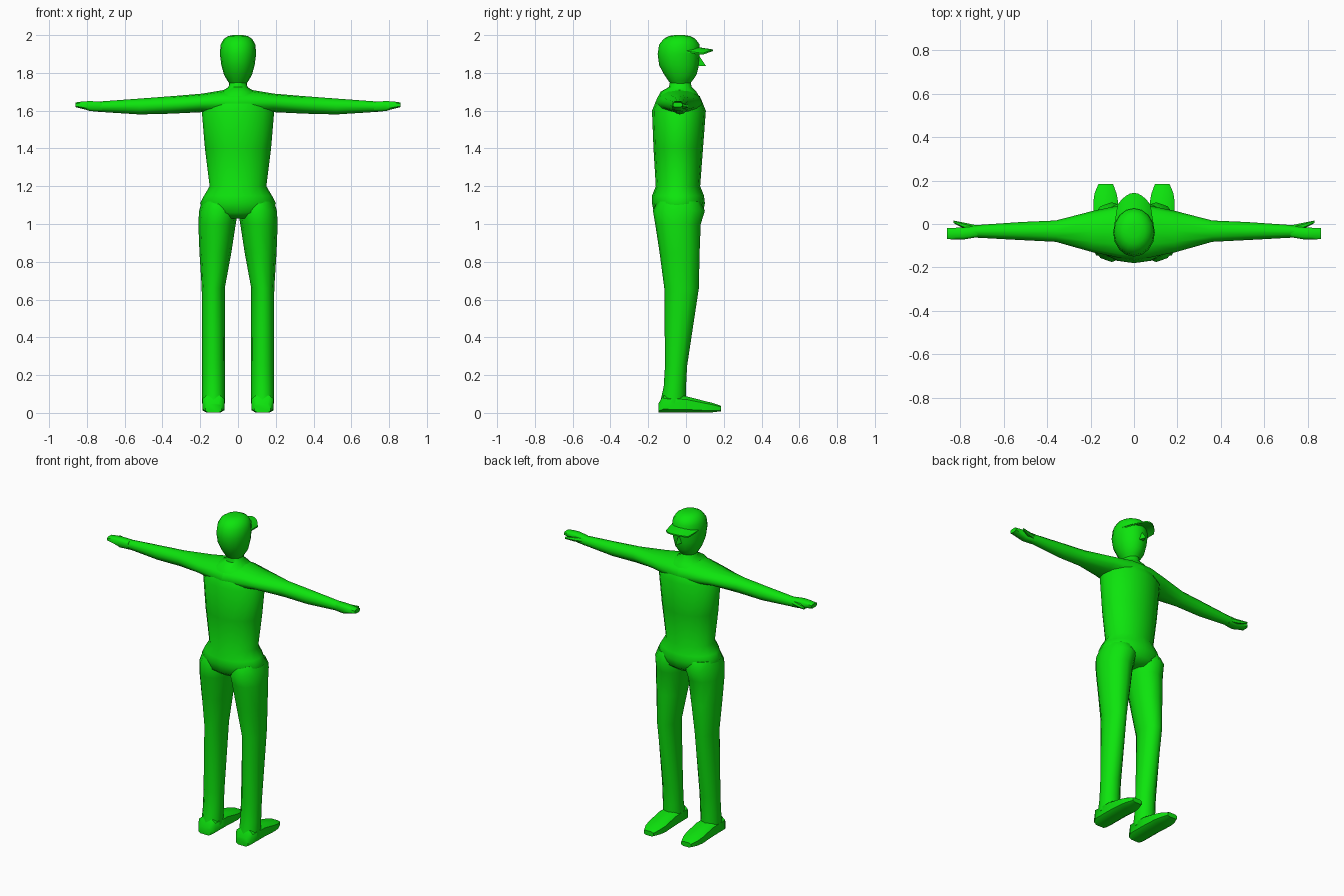
import bpy, bmesh, math
from mathutils import Vector

green = bpy.data.materials.new("bright green")
green.diffuse_color = (0.004, 0.78, 0.004, 1)


def finish(name, bm, mirror, angle=50):
    bmesh.ops.recalc_face_normals(bm, faces=bm.faces[:])
    me = bpy.data.meshes.new(name)
    bm.to_mesh(me)
    bm.free()
    me.materials.append(green)
    ob = bpy.data.objects.new(name, me)
    bpy.context.collection.objects.link(ob)
    if mirror:
        ob.modifiers.new("mirror", 'MIRROR')
    bpy.ops.object.select_all(action='DESELECT')
    ob.select_set(True)
    bpy.context.view_layer.objects.active = ob
    bpy.ops.object.shade_smooth_by_angle(angle=math.radians(angle))
    return ob


def loft(name, axis, rings, sides=12, power=1.0, mirror=False, angle=50):
    """Skin rings (t, a_min, a_max, b_min, b_max) along an axis; power < 1 squares them off."""
    bm = bmesh.new()
    loops = []
    for t, a0, a1, b0, b1 in rings:
        loop = []
        for i in range(sides):
            u = 2 * math.pi * (i + 0.5 * (power < 1)) / sides
            c, s = math.cos(u), math.sin(u)
            c = math.copysign(abs(c) ** power, c)
            s = math.copysign(abs(s) ** power, s)
            a = (a0 + a1) / 2 + c * (a1 - a0) / 2
            b = (b0 + b1) / 2 + s * (b1 - b0) / 2
            co = {'x': (t, a, b), 'y': (a, t, b), 'z': (a, b, t)}[axis]
            loop.append(bm.verts.new(co))
        loops.append(loop)
    for p, q in zip(loops, loops[1:]):
        for i in range(sides):
            j = (i + 1) % sides
            bm.faces.new((p[i], p[j], q[j], q[i]))
    bm.faces.new(loops[0])
    bm.faces.new(loops[-1])
    return finish(name, bm, mirror, angle)


# torso from hips up to the neck
loft("torso", 'z', [
    (1.03, -0.10, 0.10, -0.13, 0.05),
    (1.06, -0.18, 0.18, -0.17, 0.09),
    (1.11, -0.20, 0.20, -0.18, 0.10),
    (1.15, -0.18, 0.18, -0.18, 0.095),
    (1.20, -0.15, 0.15, -0.16, 0.075),
    (1.40, -0.175, 0.175, -0.172, 0.09),
    (1.60, -0.192, 0.192, -0.18, 0.105),
    (1.66, -0.15, 0.15, -0.155, 0.08),
    (1.70, -0.09, 0.09, -0.135, 0.055),
    (1.725, -0.05, 0.05, -0.09, 0.03),
    (1.78, -0.04, 0.04, -0.08, 0.02)], 16)

# arms with broad tapering shoulders
loft("arm", 'x', [
    (0.00, -0.165, 0.09, 1.56, 1.715),
    (0.07, -0.155, 0.085, 1.575, 1.71),
    (0.19, -0.13, 0.06, 1.592, 1.69),
    (0.36, -0.082, 0.016, 1.584, 1.676),
    (0.52, -0.074, 0.009, 1.58, 1.664),
    (0.74, -0.062, -0.006, 1.594, 1.648)], 12, mirror=True)

# flat hands with a separate thumb
loft("hand", 'x', [
    (0.72, -0.062, -0.008, 1.594, 1.648),
    (0.78, -0.072, -0.014, 1.596, 1.652),
    (0.82, -0.072, -0.016, 1.608, 1.65),
    (0.86, -0.071, -0.018, 1.618, 1.644)], 8, 0.6, True)
loft("thumb", 'x', [
    (0.73, -0.04, -0.005, 1.608, 1.64),
    (0.78, -0.022, 0.006, 1.61, 1.636),
    (0.83, 0.004, 0.016, 1.618, 1.632)], 6, mirror=True)

# legs
loft("leg", 'z', [
    (1.12, 0.01, 0.19, -0.15, 0.075),
    (1.07, 0.00, 0.206, -0.175, 0.10),
    (1.00, 0.012, 0.210, -0.163, 0.078),
    (0.85, 0.035, 0.204, -0.14, 0.072),
    (0.66, 0.070, 0.192, -0.115, 0.068),
    (0.25, 0.070, 0.190, -0.111, 0.006),
    (0.14, 0.070, 0.190, -0.118, 0.0),
    (0.05, 0.070, 0.190, -0.138, 0.0)], 12, mirror=True)

# feet with flat soles
loft("foot", 'y', [
    (-0.146, 0.085, 0.175, 0.0, 0.05),
    (-0.12, 0.070, 0.190, 0.0, 0.095),
    (0.00, 0.070, 0.190, 0.0, 0.09),
    (0.10, 0.070, 0.190, 0.0, 0.064),
    (0.14, 0.078, 0.184, 0.002, 0.054),
    (0.185, 0.095, 0.165, 0.008, 0.038)], 8, 0.55, True)

# head
loft("head", 'z', [
    (1.735, -0.04, 0.04, -0.075, 0.015),
    (1.76, -0.057, 0.057, -0.095, 0.035),
    (1.79, -0.074, 0.074, -0.115, 0.056),
    (1.84, -0.088, 0.088, -0.142, 0.068),
    (1.90, -0.096, 0.096, -0.15, 0.072),
    (1.95, -0.092, 0.092, -0.142, 0.072),
    (1.98, -0.075, 0.075, -0.118, 0.05),
    (1.995, -0.052, 0.052, -0.092, 0.022),
    (2.0, -0.025, 0.025, -0.06, -0.01)], 16)

# nose wedge
bm = bmesh.new()
pts = [(0, 0.06, 1.905), (-0.02, 0.05, 1.838), (0.02, 0.05, 1.838), (0, 0.106, 1.836)]
v = [bm.verts.new(p) for p in pts]
for f in ((0, 1, 2), (0, 1, 3), (0, 2, 3), (1, 2, 3)):
    bm.faces.new([v[i] for i in f])
finish("nose", bm, False, 30)

# curved cap visor: rows from the forehead out to the brim, bowed down at the sides
bm = bmesh.new()
rows = []
for k in range(3):
    row = []
    for i in range(9):
        s = -1 + i / 4
        x = s * (0.09 - 0.007 * k)
        back = -0.039 + 0.105 * math.sqrt(max(0.0, 1 - (s * 0.93) ** 2))
        front = 0.143 - 0.055 * s * s
        y = back + (front - back) * k / 2
        z = 1.936 - 0.006 * k - 0.02 * s * s
        row.append(bm.verts.new((x, y, z)))
    rows.append(row)
for p, q in zip(rows, rows[1:]):
    for i in range(8):
        bm.faces.new((p[i], p[i + 1], q[i + 1], q[i]))
ext = bmesh.ops.extrude_face_region(bm, geom=bm.faces[:])
for e in ext["geom"]:
    if isinstance(e, bmesh.types.BMVert):
        e.co += Vector((0, 0, -0.008))
finish("cap_visor", bm, False, 40)
